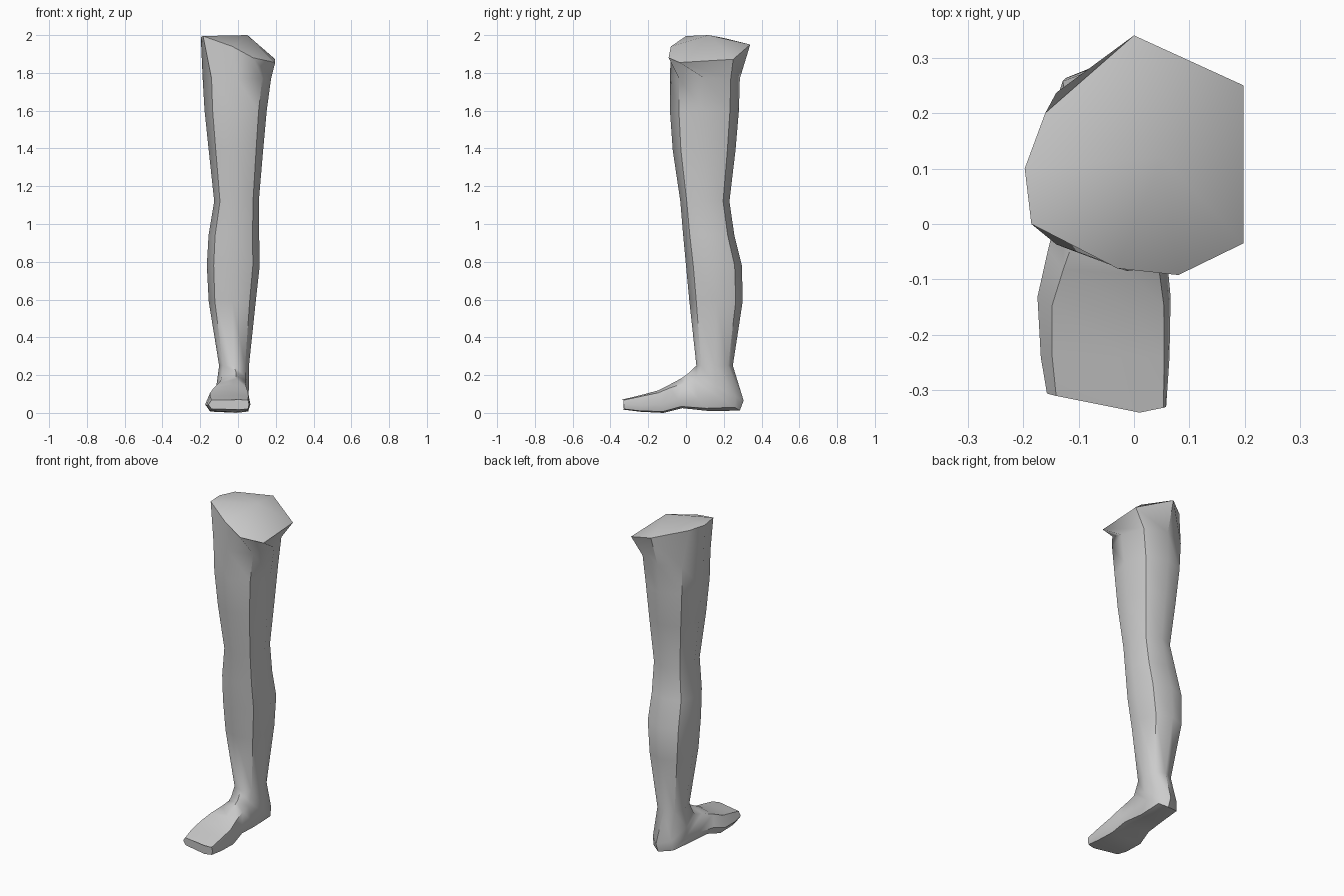
import bpy, bmesh, math

cube = bpy.data.objects.get("Cube")
if cube:
    bpy.data.objects.remove(cube)

skin = bpy.data.materials.new("plain grey")
skin.use_nodes = True
GREY = (0.6, 0.6, 0.6, 1)
skin.diffuse_color = GREY
skin.node_tree.nodes["Principled BSDF"].inputs["Base Color"].default_value = GREY


def section(front, back, right, left, middle, side=0.5, square=0.74, skew=0.0):
    """Eight points round a cross-section between a front and a back (y, z) point."""
    pts = []
    for i in range(8):
        c, s = math.cos(i * math.pi / 4), math.sin(i * math.pi / 4)
        if i % 2:
            c, s = math.copysign(square, c), math.copysign(square, s)
        x = middle + c * (left - middle if c > 0 else middle - right)
        u = side + s * (1 - side if s > 0 else side)
        y = front[0] + u * (back[0] - front[0]) + skew * abs(x - middle)
        pts.append((x, y, front[1] + u * (back[1] - front[1])))
    return pts


# Slanted rim where the thigh is cut
rings = [[(0.197, -0.035, 1.855), (0.197, 0.25, 1.872), (0, 0.34, 1.95), (-0.16, 0.2, 1.985),
          (-0.197, 0.1, 1.99), (-0.185, 0, 1.995), (-0.03, -0.08, 1.94), (0.08, -0.092, 1.88)]]

# Level sections of thigh, knee, calf and ankle: height, front, back, right, left
for z, front, back, right, left in [
        (1.77, -0.085, 0.285, -0.187, 0.175),
        (1.60, -0.085, 0.28, -0.177, 0.152),
        (1.39, -0.07, 0.262, -0.155, 0.133),
        (1.12, -0.03, 0.23, -0.126, 0.11),
        (0.94, -0.015, 0.256, -0.156, 0.112),
        (0.78, 0, 0.296, -0.165, 0.115),
        (0.59, 0.018, 0.3, -0.155, 0.094),
        (0.25, 0.055, 0.248, -0.1, 0.058)]:
    rings.append(section((front, z), (back, z), right, left, (right + left) / 2))

# Sections fanning from heel to toes: top point, sole point, right, left
foot = [((0.015, 0.212), (0.305, 0.065), -0.115, 0.058),
        ((0, 0.2), (0.285, 0.012), -0.12, 0.055),
        ((-0.03, 0.18), (0.12, 0.01), -0.128, 0.052),
        ((-0.09, 0.148), (-0.02, 0.025), -0.155, 0.058),
        ((-0.15, 0.118), (-0.12, 0), -0.174, 0.066),
        ((-0.24, 0.094), (-0.24, 0.006), -0.168, 0.064),
        ((-0.34, 0.07), (-0.338, 0.018), -0.157, 0.058)]
for k, (top, sole, right, left) in enumerate(foot):
    toes = k == len(foot) - 1
    rings.append(section(top, sole, right, left, 0.01 if toes else -0.01,
                         0.5 if k == 0 or toes else 0.62, 0.72 + 0.03 * k, 0.2 if toes else 0))

# Skin the sections, then close the thigh with a dome and the toes with a flat end
bm = bmesh.new()
loops = [[bm.verts.new(p) for p in ring] for ring in rings]
for a, b in zip(loops, loops[1:]):
    for i in range(8):
        j = (i + 1) % 8
        bm.faces.new((a[i], a[j], b[j], b[i]))
peak = bm.verts.new((0.05, 0.12, 2.0))
for i in range(8):
    bm.faces.new((peak, loops[0][i], loops[0][(i + 1) % 8]))
bm.faces.new(loops[-1])
bmesh.ops.recalc_face_normals(bm, faces=bm.faces)

mesh = bpy.data.meshes.new("leg")
bm.to_mesh(mesh)
bm.free()
mesh.materials.append(skin)
leg = bpy.data.objects.new("leg", mesh)
bpy.context.collection.objects.link(leg)
bpy.ops.object.select_all(action='DESELECT')
leg.select_set(True)
bpy.context.view_layer.objects.active = leg
bpy.ops.object.shade_smooth_by_angle(angle=math.radians(50))
